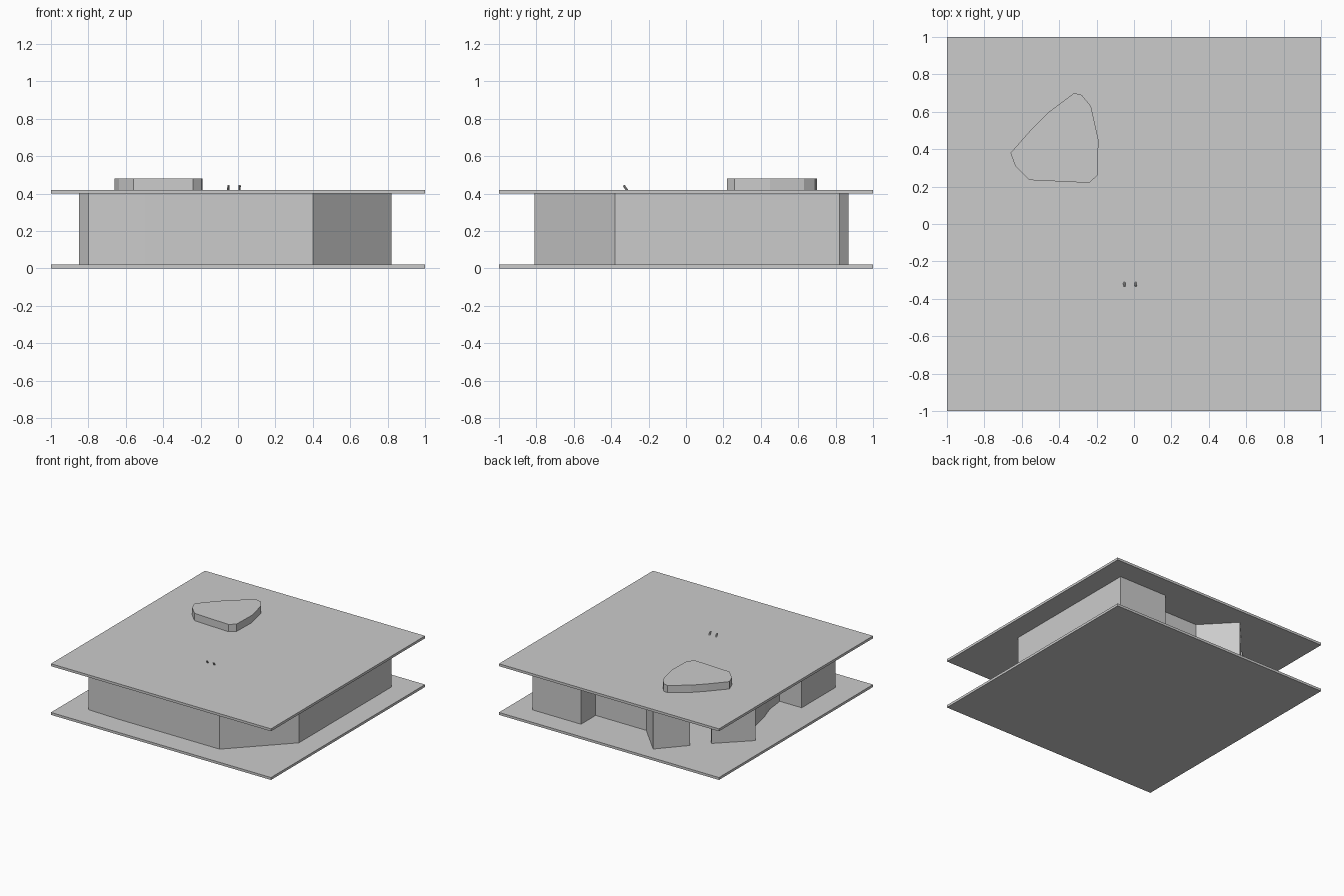
import bpy, bmesh
from mathutils import Vector

if "Cube" in bpy.data.objects:
    bpy.data.objects.remove(bpy.data.objects["Cube"])


def make_object(name, bm):
    bmesh.ops.recalc_face_normals(bm, faces=bm.faces) if name != "outer_wall" else None
    mesh = bpy.data.meshes.new(name)
    bm.to_mesh(mesh)
    bm.free()
    obj = bpy.data.objects.new(name, mesh)
    bpy.context.collection.objects.link(obj)
    return obj


def prism(name, outline, z0, z1):
    bm = bmesh.new()
    face = bm.faces.new([bm.verts.new((x, y, z0)) for x, y in outline])
    ext = bmesh.ops.extrude_face_region(bm, geom=[face])
    top = [g for g in ext["geom"] if isinstance(g, bmesh.types.BMVert)]
    bmesh.ops.translate(bm, verts=top, vec=(0, 0, z1 - z0))
    if not any(f.normal.z < 0 and f.calc_center_median().z < z0 + 1e-5 for f in bm.faces):
        bm.normal_update()
    return make_object(name, bm)


def rod(name, a, b, radius):
    a, b = Vector(a), Vector(b)
    bpy.ops.mesh.primitive_cylinder_add(vertices=8, radius=radius,
                                        depth=(b - a).length, location=(a + b) / 2)
    obj = bpy.context.object
    obj.name = name
    obj.rotation_euler = (b - a).to_track_quat('Z', 'Y').to_euler()


# floor and roof plates
square = [(-1, -1), (1, -1), (1, 1), (-1, 1)]
prism("floor_plate", square, 0.0, 0.02)
prism("roof_plate", square, 0.40, 0.42)

# thin outer wall, running around from one side of the doorway to the other
path = [(-0.61, 0.54), (-0.85, 0.31), (-0.70, 0.10), (-0.66, -0.08),
        (-0.62, -0.20), (-0.60, -0.36), (-0.80, -0.36), (-0.80, -0.80),
        (-0.50, -0.81), (0.40, -0.81), (0.82, -0.38), (0.82, 0.82),
        (0.38, 0.82), (0.38, 0.63), (-0.08, 0.63), (-0.31, 0.87), (-0.50, 0.66)]
bm = bmesh.new()
low = [bm.verts.new((x, y, 0.02)) for x, y in path]
high = [bm.verts.new((x, y, 0.40)) for x, y in path]
for i in range(len(path) - 1):
    bm.faces.new((low[i], low[i + 1], high[i + 1], high[i]))
wall = make_object("outer_wall", bm)
solid = wall.modifiers.new("thickness", 'SOLIDIFY')
solid.thickness = 0.02
solid.offset = -1
solid.use_even_offset = True

# raised rounded slab on the roof
slab = [(-0.66, 0.38), (-0.635, 0.31), (-0.56, 0.235), (-0.24, 0.22),
        (-0.195, 0.26), (-0.19, 0.45), (-0.23, 0.63), (-0.28, 0.69),
        (-0.32, 0.70), (-0.46, 0.595), (-0.55, 0.505)]
prism("roof_slab", slab, 0.42, 0.48)

# two small leaning switch levers
for i, x in enumerate((-0.052, 0.008)):
    rod(f"lever_{i + 1}", (x, -0.315, 0.418), (x + 0.001, -0.333, 0.444), 0.006)
